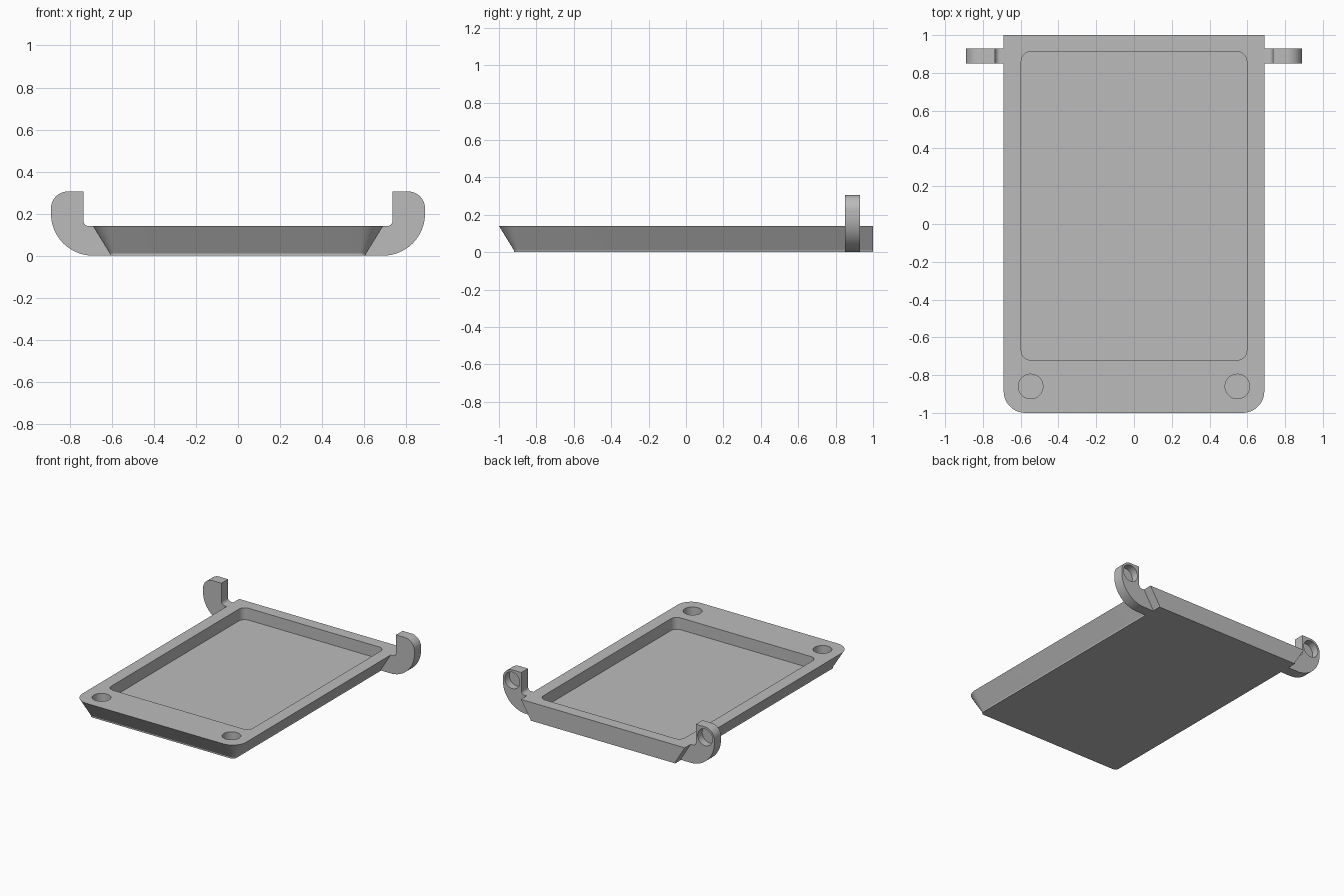
import bpy, bmesh, math

old = bpy.data.objects.get("Cube")
if old:
    bpy.data.objects.remove(old, do_unlink=True)

grey = bpy.data.materials.new("plain grey")
grey.use_nodes = True
COLOUR = (0.5, 0.5, 0.5, 1)
grey.diffuse_color = COLOUR
grey.node_tree.nodes["Principled BSDF"].inputs["Base Color"].default_value = COLOUR

TOP, BASE, FLOOR = 0.14, 0.01, 0.05


def arc(cx, cy, r, start, end, steps=12):
    """Points along an arc, angles in degrees."""
    angles = [math.radians(start + (end - start) * i / steps) for i in range(steps + 1)]
    return [(cx + r * math.cos(a), cy + r * math.sin(a)) for a in angles]


def outline(half_x, front, back, r_front, r_back=0):
    """Rectangle with rounded front corners and optionally rounded back corners."""
    pts = arc(-half_x + r_front, front + r_front, r_front, 180, 270)
    pts += arc(half_x - r_front, front + r_front, r_front, 270, 360)
    if r_back:
        pts += arc(half_x - r_back, back - r_back, r_back, 0, 90)
        pts += arc(-half_x + r_back, back - r_back, r_back, 90, 180)
    else:
        pts += [(half_x, back), (-half_x, back)]
    return pts


def loft(name, rings):
    """Closed solid through matching rings of 3D points."""
    bm = bmesh.new()
    loops = [[bm.verts.new(p) for p in ring] for ring in rings]
    bm.faces.new(loops[0])
    bm.faces.new(loops[-1])
    n = len(loops[0])
    for a, b in zip(loops, loops[1:]):
        for i in range(n):
            j = (i + 1) % n
            bm.faces.new((a[i], a[j], b[j], b[i]))
    bmesh.ops.recalc_face_normals(bm, faces=bm.faces)
    mesh = bpy.data.meshes.new(name)
    bm.to_mesh(mesh)
    bm.free()
    mesh.materials.append(grey)
    obj = bpy.data.objects.new(name, mesh)
    bpy.context.collection.objects.link(obj)
    return obj


def level(pts, z):
    return [(x, y, z) for x, y in pts]


def upright(pts, y):
    return [(x, y, z) for x, z in pts]


def activate(obj):
    bpy.ops.object.select_all(action="DESELECT")
    obj.select_set(True)
    bpy.context.view_layer.objects.active = obj


def cut(obj, cutter):
    cutter.hide_render = True
    mod = obj.modifiers.new("cut", "BOOLEAN")
    mod.operation = "DIFFERENCE"
    mod.solver = "EXACT"
    mod.object = cutter
    activate(obj)
    bpy.ops.object.modifier_apply(modifier=mod.name)
    bpy.data.objects.remove(cutter, do_unlink=True)


def finish(obj):
    activate(obj)
    bpy.ops.object.shade_smooth_by_angle(angle=math.radians(30))


# Tray body: short upright base, then flared sides and front
foot = outline(0.61, -0.92, 1, 0.03)
rim = outline(0.69, -1, 1, 0.115)
tray = loft("tray_body", [level(foot, 0), level(foot, BASE), level(rim, TOP)])

# Rectangular recess
pocket = outline(0.597, -0.72, 0.912, 0.05, 0.05)
cut(tray, loft("pocket_cutter", [level(pocket, FLOOR), level(pocket, 0.3)]))

# Round recesses at the front corners
for side in (-1, 1):
    ring = arc(side * 0.547, -0.86, 0.065, 0, 360, 40)[:-1]
    cut(tray, loft("well_cutter", [level(ring, FLOOR), level(ring, 0.3)]))
finish(tray)

# Side hooks near the back, each with a blind round socket in its back face
profile = [(0.61, 0), (0.61, BASE), (0.69, TOP)]
profile += arc(0.71, TOP + 0.025, 0.025, 270, 360, 6)
profile += [(0.735, 0.305)]
profile += arc(0.81, 0.225, 0.08, 90, 0)
profile += arc(0.69, 0.2, 0.2, 0, -90, 20)

for side, label in ((1, "left"), (-1, "right")):
    pts = [(side * x, z) for x, z in profile]
    hook = loft(label + "_hook", [upright(pts, 0.85), upright(pts, 0.93)])
    ring = arc(side * 0.812, 0.225, 0.063, 0, 360, 40)[:-1]
    cut(hook, loft("socket_cutter", [upright(ring, 0.875), upright(ring, 1.1)]))
    finish(hook)
